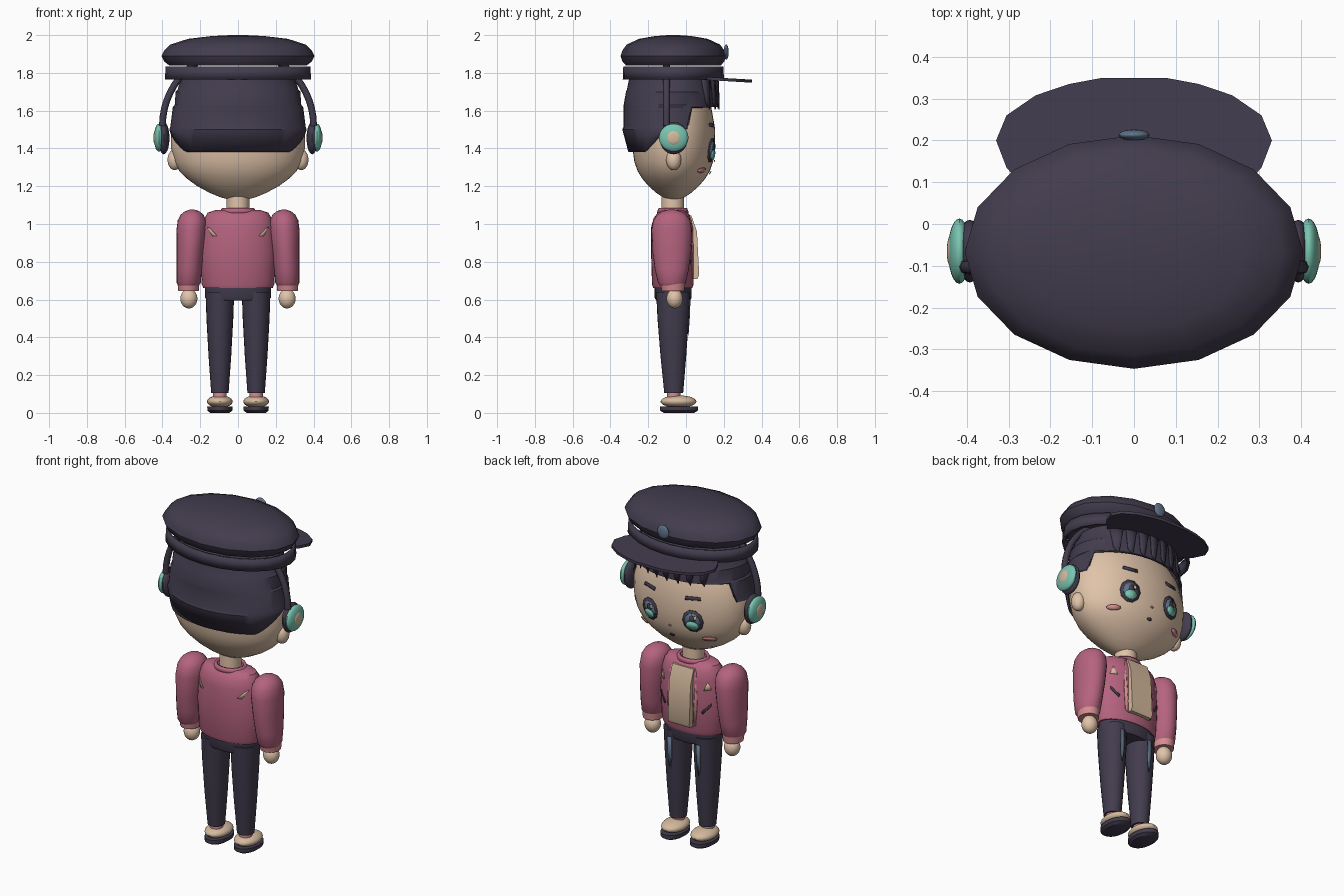
import bpy, bmesh
from math import sin, cos, pi, sqrt

cube = bpy.data.objects.get("Cube")
if cube:
    bpy.data.objects.remove(cube, do_unlink=True)


def material(name, r, g, b):
    m = bpy.data.materials.new(name)
    m.use_nodes = True
    m.diffuse_color = (r, g, b, 1)
    m.node_tree.nodes["Principled BSDF"].inputs["Base Color"].default_value = (r, g, b, 1)
    return m


DARK = material("dark plum", .055, .045, .075)
SKIN = material("skin", .75, .55, .40)
PINK = material("rose", .46, .125, .21)
BLUSH = material("light pink", .66, .26, .28)
TEAL = material("teal", .19, .56, .44)
BLUE = material("slate blue", .115, .17, .25)
CREAM = material("cream", .66, .49, .34)

parts = []


def finish(name, bm, mat, thick=0):
    bmesh.ops.recalc_face_normals(bm, faces=bm.faces)
    me = bpy.data.meshes.new(name)
    bm.to_mesh(me)
    bm.free()
    me.materials.append(mat)
    ob = bpy.data.objects.new(name, me)
    bpy.context.collection.objects.link(ob)
    if thick:
        mod = ob.modifiers.new("thickness", "SOLIDIFY")
        mod.thickness = thick
    parts.append(ob)
    return ob


def section_at(secs, z):
    """Interpolate (cx, cy, rx, ry) of a stack of ellipses at height z."""
    for a, b in zip(secs, secs[1:]):
        if z <= b[0]:
            t = max(0, (z - a[0]) / (b[0] - a[0]))
            return [p + (q - p) * t for p, q in zip(a[1:], b[1:])]
    return secs[-1][1:]


def grid(bm, rings, caps):
    n = len(rings[0])
    for a, b in zip(rings, rings[1:]):
        for i in range(n):
            j = (i + 1) % n
            bm.faces.new((a[i], a[j], b[j], b[i]))
    if caps:
        bm.faces.new(rings[0])
        bm.faces.new(rings[-1])


def loft(name, secs, mat, n=32, caps=True, thick=0):
    """Stack of ellipses (z, cx, cy, rx, ry) skinned together."""
    bm = bmesh.new()
    rings = [[bm.verts.new((cx + rx * cos(2 * pi * i / n), cy + ry * sin(2 * pi * i / n), z))
              for i in range(n)] for z, cx, cy, rx, ry in secs]
    grid(bm, rings, caps)
    return finish(name, bm, mat, thick)


def ellipsoid(name, loc, size, mat):
    bm = bmesh.new()
    bmesh.ops.create_uvsphere(bm, u_segments=24, v_segments=14, radius=1)
    bmesh.ops.scale(bm, vec=size, verts=bm.verts)
    bmesh.ops.translate(bm, vec=loc, verts=bm.verts)
    return finish(name, bm, mat)


def prism(name, pts, vec, mat):
    bm = bmesh.new()
    face = bm.faces.new([bm.verts.new(p) for p in pts])
    new = bmesh.ops.extrude_face_region(bm, geom=[face], use_keep_orig=True)["geom"]
    bmesh.ops.translate(bm, vec=vec, verts=[v for v in new if isinstance(v, bmesh.types.BMVert)])
    return finish(name, bm, mat)


def decal(name, secs, pts, mat, off=.005, side=1):
    """Thin plate from an (x, z) outline, laid on the front or back of a loft."""
    def place(x, z):
        cx, cy, rx, ry = section_at(secs, z)
        y = ry * sqrt(max(0, 1 - ((x - cx) / rx) ** 2))
        return (x, cy + side * (y + off), z)
    bm = bmesh.new()
    mid = [sum(c) / len(pts) for c in zip(*pts)]
    hub = bm.verts.new(place(*mid))
    rim = [bm.verts.new(place(*p)) for p in pts]
    for i, v in enumerate(rim):
        bm.faces.new((hub, v, rim[(i + 1) % len(rim)]))
    return finish(name, bm, mat, .004)


def oval(x, z, rx, rz, n=16):
    return [(x + rx * cos(2 * pi * i / n), z + rz * sin(2 * pi * i / n)) for i in range(n)]


# Head and neck
HY = -.065
head = [(z, 0, HY, r, r * .617) for z, r in (
    (1.125, .03), (1.14, .09), (1.165, .15), (1.2, .215), (1.24, .27), (1.28, .31),
    (1.33, .338), (1.4, .354), (1.5, .356), (1.62, .322), (1.72, .25), (1.78, .15))]
loft("head", head, SKIN, 40)
loft("neck", [(1.04, 0, -.07, .06, .06), (1.16, 0, -.07, .06, .06)], SKIN)

# Hair shell: short in front, stepped at the temples, long at the nape
hair = [(1.38, 0, -.08, .35, .225), (1.5, 0, -.08, .364, .257), (1.515, 0, -.08, .358, .25),
        (1.62, 0, -.08, .345, .25), (1.63, 0, -.08, .335, .25), (1.7, 0, -.075, .33, .243),
        (1.71, 0, -.075, .32, .238), (1.79, 0, -.065, .295, .232)]


def hair_bottom(y):
    if y > .02:
        return 1.62
    return 1.38 + .125 * min(1, max(0, (y + .24) / .15))


bm = bmesh.new()
rings = []
for level in [s[0] for s in hair]:
    ring = []
    for i in range(72):
        a = 2 * pi * i / 72
        z = max(level, hair_bottom(-.08 + .257 * sin(a)) + (level - 1.38) * .01)
        cx, cy, rx, ry = section_at(hair, z)
        ring.append(bm.verts.new((rx * cos(a), cy + ry * sin(a), z)))
    rings.append(ring)
grid(bm, rings, False)
bm.faces.new(rings[-1])
finish("hair", bm, DARK, .012)
for k in range(-3, 4):
    x = k * .07
    decal("fringe_lock", hair, [(x - .03, 1.77), (x + .03, 1.77), (x + .024, 1.64), (x, 1.605)], DARK, .008)

# Cap
crown = [(z, 0, -.067, r, r * .69) for z, r in (
    (1.84, .365), (1.86, .39), (1.89, .405), (1.92, .39), (1.95, .358), (1.98, .265), (1.995, .14), (2, .04))]
loft("cap_crown", crown, DARK, 16)
loft("cap_band", [(1.765, 0, -.067, .387, .268), (1.833, 0, -.067, .383, .265)], DARK, 24, False, .015)
half = [(.08, .349), (.155, .335), (.235, .308), (.305, .26), (.33, .2), (.305, .135), (.24, .06)]
outline = half + [(-x, y) for x, y in reversed(half)]
prism("cap_brim", [(x, y, 1.785 - .06 * y) for x, y in outline], (0, 0, -.016), DARK)
ellipsoid("cap_badge", (0, .213, 1.91), (.037, .013, .04), BLUE)

# Headphone arch
curve = bpy.data.curves.new("headphone_arch", "CURVE")
curve.dimensions = "3D"
curve.bevel_depth = .018
curve.bevel_resolution = 2
spline = curve.splines.new("POLY")
spline.points.add(28)
for i, p in enumerate(spline.points):
    a = pi * i / 28
    p.co = (.4 * cos(a), -.103, 1.52 + .4 * sin(a), 1)
curve.materials.append(DARK)
arch = bpy.data.objects.new("headphone_arch", curve)
bpy.context.collection.objects.link(arch)

# Torso, collar, shirt front, hips
torso = [(z, 0, -.07, rx, ry) for z, rx, ry in (
    (.66, .183, .103), (.68, .192, .11), (.85, .2, .115), (.98, .19, .115),
    (1.03, .178, .102), (1.06, .16, .08), (1.073, .12, .062))]
loft("jacket", torso, PINK)
loft("collar", [(1.06, 0, -.07, .1, .085), (1.085, 0, -.07, .085, .075)], PINK, caps=False, thick=.015)
side_profile = [(-.02, 1.045), (.028, 1.045), (.058, .96), (.07, .73), (.06, .71), (.0, .71)]
prism("shirt_front", [(-.07, y, z) for y, z in side_profile], (.14, 0, 0), CREAM)
loft("hips", [(.595, 0, -.068, .165, .09), (.61, 0, -.068, .174, .098), (.67, 0, -.068, .174, .098)], DARK)

# Small mouth and nose
decal("mouth", head, oval(0, 1.272, .016, .008, 8), DARK)
decal("nose", head, oval(0, 1.335, .009, .006, 6), BLUSH)

for s, tag in ((1, "left_"), (-1, "right_")):
    def flip(pts):
        return [(s * x, z) for x, z in pts]

    # Ear and headphone cup
    ellipsoid(tag + "ear", (s * .335, HY, 1.34), (.038, .04, .055), SKIN)
    ellipsoid(tag + "cup_cushion", (s * .393, HY, 1.455), (.03, .075, .086), DARK)
    ellipsoid(tag + "cup_shell", (s * .418, HY, 1.457), (.027, .078, .074), TEAL)
    ellipsoid(tag + "cup_centre", (s * .438, HY, 1.457), (.01, .038, .038), CREAM)

    # Eye, brow and cheek
    ex, ez = s * .14, 1.39
    decal(tag + "eye_outline", head, oval(ex, ez, .058, .066, 10), DARK, .006)
    decal(tag + "eye_iris", head, oval(ex, ez - .002, .042, .05, 10), BLUE, .009)
    decal(tag + "eye_glow", head, oval(ex, ez - .024, .036, .027, 10), TEAL, .012)
    decal(tag + "eye_pupil", head, oval(ex, ez + .004, .015, .034, 8), DARK, .015)
    decal(tag + "eye_highlight", head, oval(ex - .02, ez + .022, .009, .013, 6), CREAM, .015)
    decal(tag + "brow", head, flip([(.1, 1.512), (.185, 1.518), (.18, 1.536), (.1, 1.532)]), DARK, .008)
    decal(tag + "cheek", head, oval(s * .212, 1.285, .035, .014, 10), BLUSH, .008)

    # Jacket details
    decal(tag + "lapel", torso, flip([(.07, 1.045), (.085, 1.02), (.098, .85), (.088, .72), (.07, .71)]), BLUSH, .006)
    decal(tag + "pocket", torso, flip([(.125, .79), (.165, .84), (.165, .855), (.118, .805)]), DARK)
    decal(tag + "chest_patch", torso, flip([(.13, .93), (.165, .935), (.148, .98)]), CREAM)
    decal(tag + "back_patch", torso, flip([(.165, .985), (.148, .975), (.112, .938), (.135, .935)]), CREAM, side=-1)

    # Arm, cuff and hand
    arm = [(z, s * cx, -.075, rx, ry) for z, cx, rx, ry in (
        (.675, .262, .055, .064), (.69, .261, .064, .074), (.76, .258, .067, .09), (.86, .252, .073, .103),
        (.97, .246, .08, .107), (1.02, .244, .075, .098), (1.05, .243, .06, .076),
        (1.068, .243, .037, .048), (1.076, .243, .012, .015))]
    loft(tag + "sleeve", arm, PINK, 24)
    loft(tag + "cuff", [(.645, s * .262, -.068, .054, .06), (.685, s * .262, -.07, .058, .066)], BLUSH, 24)
    ellipsoid(tag + "hand", (s * .26, -.06, .605), (.045, .043, .052), SKIN)

    # Trouser leg with a faded stripe
    leg = [(.105, s * .096, -.065, .046, .05), (.3, s * .096, -.067, .06, .068),
           (.5, s * .096, -.068, .071, .083), (.64, s * .096, -.068, .076, .09)]
    loft(tag + "trouser_leg", leg, DARK, 24)
    decal(tag + "leg_stripe", leg, flip([(.08, .6), (.108, .6), (.104, .45), (.092, .41), (.082, .48)]), BLUE)

    # Ankle, shoe and sole
    fx = s * .096
    loft(tag + "ankle", [(.06, fx, -.065, .036, .036), (.112, fx, -.065, .036, .036)], BLUSH, 20)
    ellipsoid(tag + "shoe", (fx, -.04, .06), (.068, .095, .033), CREAM)
    loft(tag + "sole", [(0, fx, -.037, .05, .08), (.012, fx, -.037, .066, .1), (.034, fx, -.037, .067, .1)], DARK)

# Smooth shading that keeps the hard edges
bpy.ops.object.select_all(action="DESELECT")
for ob in parts:
    ob.select_set(True)
bpy.context.view_layer.objects.active = parts[0]
bpy.ops.object.shade_smooth_by_angle(angle=.6)
